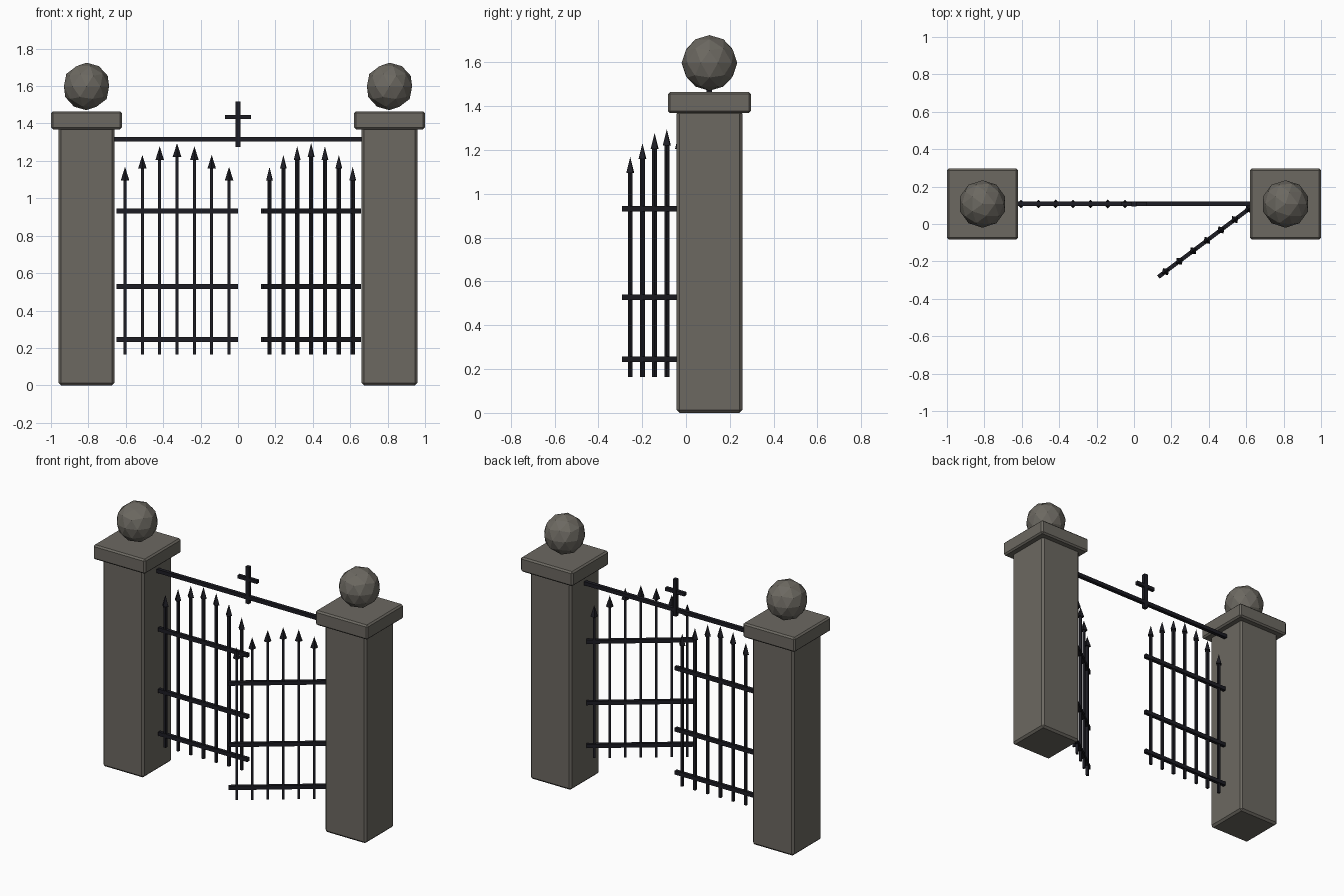
import bpy
import bmesh
from math import cos, pi
from mathutils import Matrix, Vector

if "Cube" in bpy.data.objects:
    bpy.data.objects.remove(bpy.data.objects["Cube"], do_unlink=True)


def make_material(name, rgb):
    mat = bpy.data.materials.new(name)
    mat.use_nodes = True
    color = (*rgb, 1)
    mat.diffuse_color = color
    mat.node_tree.nodes["Principled BSDF"].inputs["Base Color"].default_value = color
    return mat


STONE = make_material("warm grey stone", (0.15, 0.14, 0.12))
IRON = make_material("black iron", (0.012, 0.012, 0.017))
GATE_Y = 0.107


def add_box(bm, center, size):
    matrix = Matrix.Translation(center) @ Matrix.Diagonal((*size, 1))
    bmesh.ops.create_cube(bm, size=1, matrix=matrix)


def finish(bm, name, mat, location=(0, 0, 0), turn=0, bevel=0):
    mesh = bpy.data.meshes.new(name)
    bm.to_mesh(mesh)
    bm.free()
    mesh.materials.append(mat)
    obj = bpy.data.objects.new(name, mesh)
    obj.location = location
    obj.rotation_euler.z = turn
    bpy.context.collection.objects.link(obj)
    if bevel:
        mod = obj.modifiers.new("chamfer", 'BEVEL')
        mod.width = bevel
        mod.segments = 1
    return obj


def box_object(name, mat, center, size, bevel=0):
    bm = bmesh.new()
    add_box(bm, (0, 0, 0), size)
    return finish(bm, name, mat, center, bevel=bevel)


# Stone pillars with cap slabs and faceted balls
for side, sign in (("right", -1), ("left", 1)):
    x = sign * 0.81
    box_object(side + "_pillar", STONE, (x, GATE_Y, 0.69), (0.3, 0.3, 1.38), 0.013)
    box_object(side + "_pillar_cap", STONE, (x, GATE_Y, 1.417), (0.38, 0.38, 0.096), 0.01)
    bm = bmesh.new()
    bmesh.ops.create_icosphere(bm, subdivisions=2, radius=0.127)
    finish(bm, side + "_pillar_ball", STONE, (x, GATE_Y, 1.598))

# Overhead bar and cross
box_object("overhead_bar", IRON, (0, GATE_Y, 1.315), (1.33, 0.024, 0.024))
box_object("cross_upright", IRON, (0, GATE_Y, 1.397), (0.025, 0.025, 0.243))
box_object("cross_arm", IRON, (0, GATE_Y, 1.435), (0.14, 0.022, 0.022))


# Gate leaf: hinge at the local origin, reaching along x
def gate_leaf(side, hinge_x, direction, turn):
    length, count, head, bottom = 0.65, 7, 0.073, 0.165
    origin = (hinge_x, GATE_Y, 0)

    bm = bmesh.new()
    for z in (0.245, 0.528, 0.932):
        add_box(bm, (direction * length / 2, 0, z), (length, 0.022, 0.025))
    finish(bm, side + "_gate_rails", IRON, origin, turn)

    shafts, heads = bmesh.new(), bmesh.new()
    for i in range(count):
        x = direction * (0.046 + i * 0.0927)
        tip = 1.168 + 0.127 * cos((i - 3) / 3 * pi / 2)
        base = tip - head
        add_box(shafts, (x, 0, (bottom + base) / 2), (0.016, 0.016, base - bottom))
        bmesh.ops.create_cone(heads, cap_ends=True, segments=4,
                              radius1=0.023, radius2=0, depth=head,
                              matrix=Matrix.Translation(Vector((x, 0, tip - head / 2))))
    finish(shafts, side + "_gate_shafts", IRON, origin, turn)
    finish(heads, side + "_gate_spearheads", IRON, origin, turn)


# Closed right leaf and open left leaf
gate_leaf("right", -0.65, 1, 0)
gate_leaf("left", 0.65, -1, 0.644)
